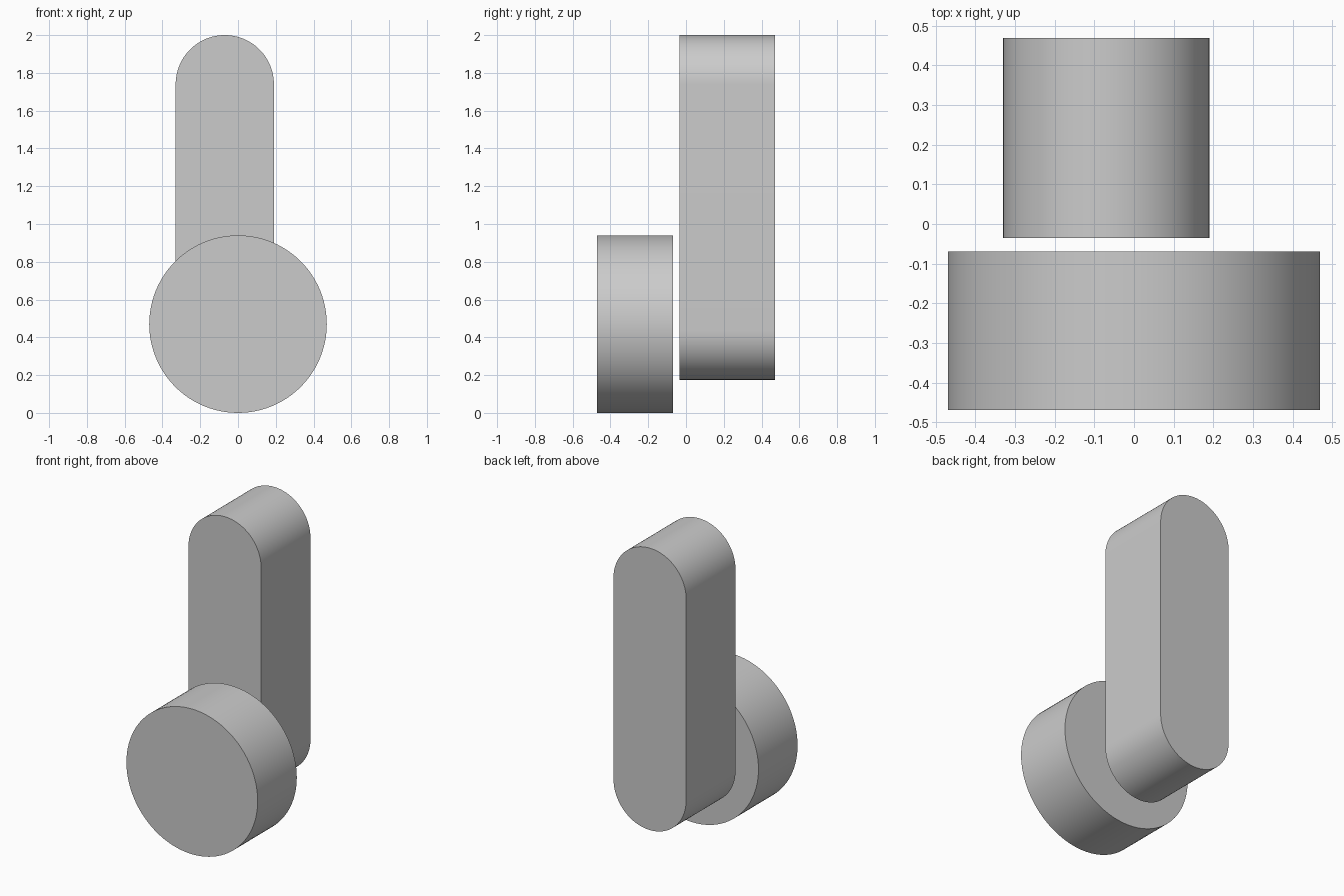
import bpy
import bmesh
from math import sin, cos, pi, radians

cube = bpy.data.objects.get("Cube")
if cube:
    bpy.data.objects.remove(cube, do_unlink=True)

# Plain grey for both parts
GREY = (0.6, 0.6, 0.6, 1.0)
grey = bpy.data.materials.new("plain_grey")
grey.use_nodes = True
grey.diffuse_color = GREY
bsdf = next(n for n in grey.node_tree.nodes if n.type == "BSDF_PRINCIPLED")
bsdf.inputs["Base Color"].default_value = GREY


def arc(cx, cz, radius, start, end, steps):
    """Points on an arc in the xz plane, both ends included."""
    angles = [start + (end - start) * i / steps for i in range(steps + 1)]
    return [(cx + radius * cos(a), cz + radius * sin(a)) for a in angles]


def extrude_profile(name, outline, y_front, y_back):
    """Solid made from an xz outline, extruded from front to back."""
    bm = bmesh.new()
    face = bm.faces.new([bm.verts.new((x, y_front, z)) for x, z in outline])
    result = bmesh.ops.extrude_face_region(bm, geom=[face], use_keep_orig=True)
    moved = [v for v in result["geom"] if isinstance(v, bmesh.types.BMVert)]
    bmesh.ops.translate(bm, verts=moved, vec=(0, y_back - y_front, 0))
    bmesh.ops.recalc_face_normals(bm, faces=bm.faces)
    mesh = bpy.data.meshes.new(name)
    bm.to_mesh(mesh)
    bm.free()
    mesh.materials.append(grey)
    obj = bpy.data.objects.new(name, mesh)
    bpy.context.collection.objects.link(obj)
    bpy.ops.object.select_all(action="DESELECT")
    obj.select_set(True)
    bpy.context.view_layer.objects.active = obj
    bpy.ops.object.shade_smooth_by_angle(angle=radians(30))
    return obj


# Round disc at the front
disc_radius = 0.47
disc = arc(0, disc_radius, disc_radius, 0, 2 * pi, 96)[:-1]
extrude_profile("front_disc", disc, -0.47, -0.07)

# Upright bar with rounded ends behind it
bar_x, bar_radius = -0.07, 0.26
bar = (arc(bar_x, 2 - bar_radius, bar_radius, 0, pi, 48)
       + arc(bar_x, 0.175 + bar_radius, bar_radius, pi, 2 * pi, 48))
extrude_profile("rounded_bar", bar, -0.035, 0.47)
